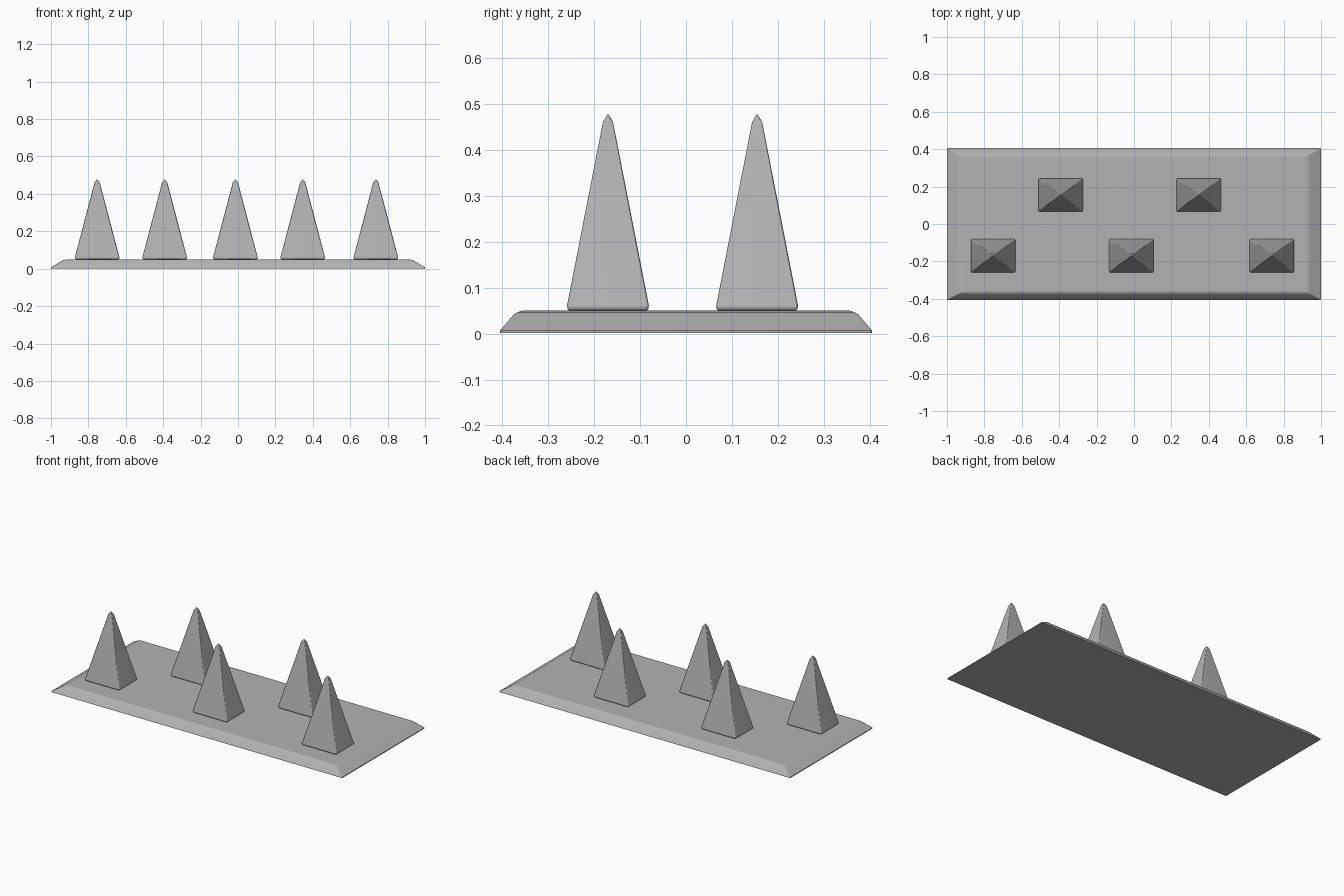
import bpy, bmesh, math

if "Cube" in bpy.data.objects:
    bpy.data.objects.remove(bpy.data.objects["Cube"])

# Dark grey finish shared by all parts
grey = bpy.data.materials.new("dark_grey")
grey.diffuse_color = (0.45, 0.45, 0.45, 1)
grey.use_nodes = True
grey.node_tree.nodes["Principled BSDF"].inputs["Base Color"].default_value = grey.diffuse_color


def stacked_rings(name, rings, location=(0, 0, 0)):
    """Loft chamfered rectangles given as (half_x, half_y, z, corner_cut)."""
    bm = bmesh.new()
    loops = []
    for hx, hy, z, c in rings:
        pts = [(hx, -hy + c), (hx, hy - c), (hx - c, hy), (-hx + c, hy),
               (-hx, hy - c), (-hx, -hy + c), (-hx + c, -hy), (hx - c, -hy)]
        loops.append([bm.verts.new((x, y, z)) for x, y in pts])
    for a, b in zip(loops, loops[1:]):
        for i in range(8):
            j = (i + 1) % 8
            bm.faces.new((a[i], a[j], b[j], b[i]))
    bm.faces.new(loops[0][::-1])
    bm.faces.new(loops[-1])
    bmesh.ops.recalc_face_normals(bm, faces=bm.faces)
    mesh = bpy.data.meshes.new(name)
    bm.to_mesh(mesh)
    bm.free()
    mesh.materials.append(grey)
    obj = bpy.data.objects.new(name, mesh)
    obj.location = location
    bpy.context.collection.objects.link(obj)
    bpy.ops.object.select_all(action='DESELECT')
    obj.select_set(True)
    bpy.context.view_layer.objects.active = obj
    bpy.ops.object.shade_smooth_by_angle(angle=math.radians(55))
    # Large faces stay flat, only the narrow bevels blend
    weighted = obj.modifiers.new("weighted_normals", 'WEIGHTED_NORMAL')
    weighted.keep_sharp = True
    return obj


# Base plate with sloped, softened rim
stacked_rings("base_plate", [
    (1.0, 0.405, 0.002, 0.003),
    (1.0, 0.405, 0.007, 0.003),
    (0.942, 0.375, 0.042, 0.004),
    (0.930, 0.367, 0.047, 0.004),
    (0.910, 0.357, 0.050, 0.004),
])

# Spikes: three in the front row, two in the back row
spike_rings = [
    (0.112, 0.083, 0.049, 0.004),
    (0.118, 0.088, 0.054, 0.005),
    (0.119, 0.089, 0.062, 0.005),
    (0.014, 0.011, 0.461, 0.003),
    (0.001, 0.001, 0.478, 0.0003),
]
rows = {"front": (-0.17, (-0.753, -0.014, 0.737)),
        "back": (0.155, (-0.392, 0.346))}
for row, (y, xs) in rows.items():
    for i, x in enumerate(xs, 1):
        stacked_rings(f"{row}_spike_{i}", spike_rings, (x, y, 0))
